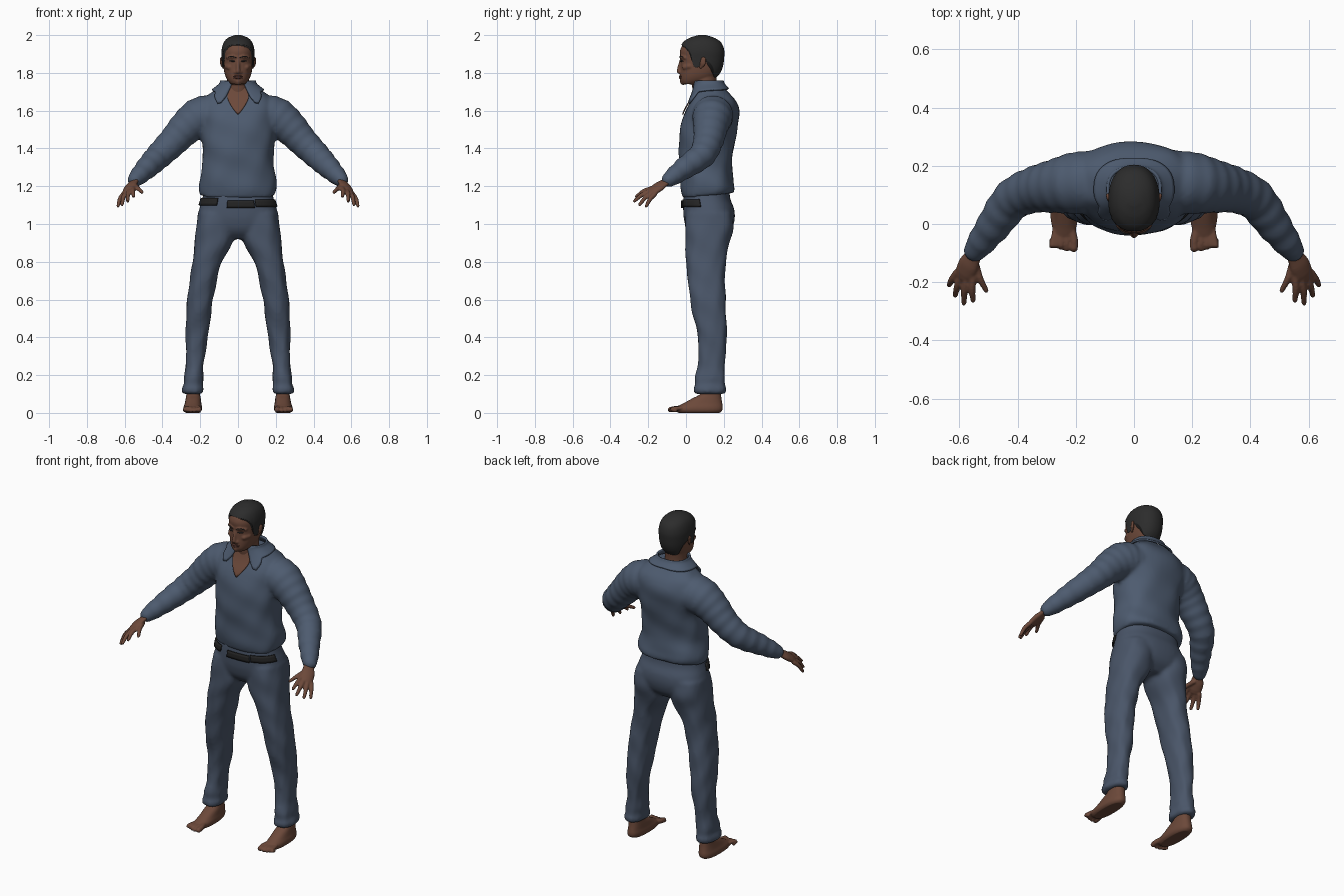
import bpy, bmesh, math
from mathutils import Vector

if "Cube" in bpy.data.objects:
    bpy.data.objects.remove(bpy.data.objects["Cube"])
TAU = math.tau


def material(name, rgb):
    m = bpy.data.materials.new(name)
    m.use_nodes = True
    m.diffuse_color = (*rgb, 1)
    m.node_tree.nodes["Principled BSDF"].inputs["Base Color"].default_value = (*rgb, 1)
    return m


SHIRT = material("blue grey shirt", (.075, .105, .16))
TROUSERS = material("blue grey trousers", (.068, .092, .14))
SKIN = material("brown skin", (.15, .066, .042))
LIPS = material("dark lips", (.09, .036, .028))
HAIR = material("black hair", (.025, .025, .025))
BELT = material("dark belt", (.018, .018, .018))


def sample(table, z):
    """Smoothly interpolate the rows of a table by their first column."""
    n = len(table)
    z = min(max(z, table[0][0]), table[-1][0])
    i = max(k for k in range(n - 1) if table[k][0] <= z)
    a, b = table[i], table[i + 1]
    h = b[0] - a[0]
    t = (z - a[0]) / h

    def slope(k, c):
        lo, hi = table[max(k - 1, 0)], table[min(k + 1, n - 1)]
        return (hi[c] - lo[c]) / (hi[0] - lo[0])

    return [a[c] * (1 + 2*t) * (1-t)**2 + b[c] * t*t * (3 - 2*t)
            + h * slope(i, c) * t * (1-t)**2 - h * slope(i + 1, c) * t*t * (1-t)
            for c in range(1, len(a))]


def bridge(bm, rings, closed, caps):
    for r, q in zip(rings, rings[1:]):
        n = len(r)
        for i in range(n if closed else n - 1):
            j = (i + 1) % n
            bm.faces.new((r[i], r[j], q[j], q[i]))
    if caps:
        bm.faces.new(rings[0][::-1])
        bm.faces.new(rings[-1])


def shell(bm, table, lo=None, hi=None, a0=0, a1=TAU, off=0, s=1, fold=0,
          rows=28, cols=44, caps=True, p=2.4):
    """Skin over rows of (z, centre x, half width, front y, back y); angle 0 is front."""
    closed = a1 - a0 > TAU - .001
    rings = []
    for r in range(rows + 1):
        ring = []
        for c in range(cols if closed else cols + 1):
            a = a0 + (a1 - a0) * c / cols
            z0 = lo(a) if lo else table[0][0]
            z1 = hi(a) if hi else table[-1][0]
            z = z0 + (z1 - z0) * r / rows
            cx, hw, yf, yb = sample(table, z)
            o = off + fold * (math.sin(3*a + 38*z) + .7 * math.sin(7*a - 21*z))
            sn, cs = math.sin(a), math.cos(a)
            x = cx + (hw + o) * math.copysign(abs(sn) ** (2/p), sn)
            y = (yf + yb) / 2 - ((yb - yf) / 2 + o) * math.copysign(abs(cs) ** (2/p), cs)
            ring.append(bm.verts.new((s * x, y, z)))
        rings.append(ring)
    bridge(bm, rings, closed, closed and caps)


def tube(bm, pts, s=1, flat=1, up=(0, 0, 1), fold=0, n=18):
    """Round-ended limb through points (x, y, z, radius)."""
    path = [(k, *q) for k, q in enumerate(pts)]
    steps = 6 * (len(pts) - 1)
    pos = [sample(path, k / 6) for k in range(steps + 1)]
    cen = [Vector(q[:3]) for q in pos]
    rad = [q[3] + fold * math.sin(k * 1.9) for k, q in enumerate(pos)]
    tan = [(cen[min(k+1, steps)] - cen[max(k-1, 0)]).normalized() for k in range(steps + 1)]
    secs = list(zip(cen, rad, tan))
    angs = [math.radians(d) for d in (35, 62, 82)]
    head = [(cen[0] - tan[0]*rad[0]*math.sin(a), rad[0]*math.cos(a), tan[0]) for a in angs[::-1]]
    tail = [(cen[-1] + tan[-1]*rad[-1]*math.sin(a), rad[-1]*math.cos(a), tan[-1]) for a in angs]
    rings = []
    for c, r, t in head + secs + tail:
        side = t.cross(Vector(up)).normalized()
        nor = side.cross(t)
        ring = []
        for i in range(n):
            a = TAU * i / n
            v = c + side * r * math.cos(a) + nor * r * flat * math.sin(a)
            ring.append(bm.verts.new((s * v.x, v.y, v.z)))
        rings.append(ring)
    bridge(bm, rings, True, True)


def finish(name, bm, mat, voxel=0, smooth=4, thick=0):
    bmesh.ops.recalc_face_normals(bm, faces=bm.faces)
    for f in bm.faces:
        f.smooth = True
    me = bpy.data.meshes.new(name)
    bm.to_mesh(me)
    bm.free()
    me.materials.append(mat)
    ob = bpy.data.objects.new(name, me)
    bpy.context.collection.objects.link(ob)
    if voxel:
        m = ob.modifiers.new("fuse", 'REMESH')
        m.mode, m.voxel_size, m.use_smooth_shade = 'VOXEL', voxel, True
        m = ob.modifiers.new("soften", 'SMOOTH')
        m.factor, m.iterations = .5, smooth
    if thick:
        m = ob.modifiers.new("thickness", 'SOLIDIFY')
        m.thickness, m.offset = thick, 0


def front_angle(a):
    a = a % TAU
    return min(a, TAU - a)


# Shirt: body and sleeves fused
torso = [(1.13, 0, .188, -.015, .235), (1.18, 0, .205, -.025, .258), (1.22, 0, .205, -.028, .253),
         (1.30, 0, .19, -.032, .242), (1.42, 0, .19, -.037, .257), (1.52, 0, .2, -.027, .275),
         (1.60, 0, .205, -.005, .28), (1.66, 0, .188, .028, .26), (1.70, 0, .135, .045, .225),
         (1.74, 0, .085, .055, .19), (1.765, 0, .075, .055, .18)]
arm = [(.13, .145, 1.575, .108), (.2, .14, 1.565, .107), (.27, .13, 1.515, .093),
       (.34, .118, 1.44, .08), (.415, .085, 1.365, .071), (.48, -.002, 1.3, .06),
       (.545, -.09, 1.235, .043)]
bm = bmesh.new()
shell(bm, torso, lo=lambda a: 1.15 - .015 * math.cos(a), hi=lambda a: 1.735, fold=.0025, rows=44)
for s in (1, -1):
    tube(bm, arm, s, fold=.003, n=28)
finish("shirt", bm, SHIRT, .011)

# Collar with drooping points, and the open neckline
droop = [(.28, 1.675), (.42, 1.635), (.6, 1.665), (.9, 1.7), (math.pi, 1.715)]
bm = bmesh.new()
shell(bm, torso, lo=lambda a: sample(droop, front_angle(a))[0], hi=lambda a: 1.758,
      a0=.28, a1=TAU - .28, off=.012, rows=8, cols=60)
finish("collar", bm, SHIRT, thick=.01)
bm = bmesh.new()
shell(bm, torso, lo=lambda a: 1.58 + .37 * abs(a), hi=lambda a: 1.73, a0=-.3, a1=.3,
      off=.005, rows=10, cols=16)
finish("open_neckline", bm, SKIN, thick=.006)

# Trousers: seat and legs fused
seat = [(.92, 0, .1, .05, .19), (.96, 0, .185, .01, .235), (1.02, 0, .212, -.01, .257),
        (1.08, 0, .205, -.015, .255), (1.13, 0, .19, -.015, .235), (1.18, 0, .18, -.01, .23)]
leg = [(.1, .24, .052, .045, .205), (.125, .24, .058, .037, .212), (.15, .237, .05, .048, .205),
       (.18, .235, .052, .046, .207), (.25, .23, .046, .062, .205), (.4, .218, .059, .063, .216),
       (.54, .207, .066, .032, .212), (.6, .202, .068, .022, .21), (.7, .183, .072, .01, .206),
       (.8, .163, .077, .0, .212), (.9, .13, .1, -.003, .23), (.98, .12, .102, -.006, .25),
       (1.06, .11, .1, .0, .245)]
bm = bmesh.new()
shell(bm, seat, rows=18)
for s in (1, -1):
    shell(bm, leg, s=s, fold=.0018, rows=60)
finish("trousers", bm, TROUSERS, .011, 3)

# Belt pieces showing under the shirt
for side, a0, a1, z in (("right", -1.45, -.5, 1.118), ("middle", -.22, .36, 1.105), ("left", .4, 1.35, 1.11)):
    bm = bmesh.new()
    shell(bm, seat, lo=lambda a: z - .019, hi=lambda a: z + .02, a0=a0, a1=a1, off=.007, rows=3, cols=14)
    finish("belt_" + side, bm, BELT, thick=.009)

# Head and neck
skull = [(1.74, 0, .036, -.02, .06), (1.76, 0, .055, -.03, .13), (1.79, 0, .069, -.031, .168),
         (1.83, 0, .077, -.029, .188), (1.88, 0, .081, -.029, .196), (1.92, 0, .081, -.031, .196),
         (1.96, 0, .068, -.008, .178), (1.982, 0, .045, .028, .142), (1.994, 0, .012, .07, .1)]
neck = [(1.6, 0, .07, .05, .17), (1.7, 0, .064, .036, .165), (1.74, 0, .06, .032, .16), (1.8, 0, .058, .04, .165)]
bm = bmesh.new()
shell(bm, skull, p=2.2)
shell(bm, neck, p=2)
tube(bm, [(0, -.026, 1.868, .008), (0, -.035, 1.835, .009), (0, -.038, 1.808, .012)])
tube(bm, [(0, -.018, 1.757, .016), (0, -.016, 1.75, .015)])
for s in (1, -1):
    tube(bm, [(.004, -.034, 1.803, .008), (.014, -.029, 1.803, .009)], s)
    tube(bm, [(.008, -.026, 1.882, .008), (.03, -.024, 1.885, .009), (.056, -.004, 1.88, .008)], s)
    tube(bm, [(.045, -.006, 1.83, .015), (.06, .02, 1.835, .014)], s)
finish("head", bm, SKIN, .005, 3)

for side, s in (("left", 1), ("right", -1)):
    for part, mat, pts in (
            ("eye", HAIR, [(.021, -.026, 1.862, .005), (.032, -.024, 1.863, .006), (.043, -.017, 1.862, .004)]),
            ("eyebrow", HAIR, [(.012, -.032, 1.881, .003), (.034, -.03, 1.888, .004), (.054, -.013, 1.882, .003)]),
            ("ear", SKIN, [(.079, .078, 1.832, .009), (.086, .088, 1.85, .015), (.088, .092, 1.87, .014)])):
        bm = bmesh.new()
        flat = .5 if part == "ear" else .7
        tube(bm, pts, s, flat=flat, up=(1, -.3, 0) if part == "ear" else (0, 0, 1))
        finish(part + "_" + side, bm, mat)
bm = bmesh.new()
for z, r in ((1.782, .0055), (1.774, .006)):
    tube(bm, [(-.024, -.024, z - .001, .003), (0, -.032, z, r), (.024, -.024, z - .001, .003)])
finish("lips", bm, LIPS)

# Short hair, following the hairline from forehead to nape
hairline = [(0, 1.947), (.7, 1.937), (1.08, 1.905), (1.22, 1.84), (1.5, 1.832), (1.75, 1.862),
            (2.1, 1.83), (2.4, 1.785), (math.pi, 1.772)]
bm = bmesh.new()
shell(bm, skull, lo=lambda a: sample(hairline, front_angle(a))[0], hi=lambda a: 1.994,
      off=.006, p=2.2, cols=80)
for v in bm.verts:
    v.co.z += .006 * max(0, (v.co.z - 1.9) / .1)
finish("hair", bm, HAIR)

# Hands with spread fingers
fingers = [((.552, -.178, 1.19), (.553, -.262, 1.147)), ((.573, -.182, 1.18), (.584, -.272, 1.122)),
           ((.592, -.178, 1.168), (.614, -.245, 1.103)), ((.607, -.165, 1.158), (.635, -.21, 1.095)),
           ((.545, -.135, 1.2), (.508, -.228, 1.168))]
palm_up = (.55, -.35, .8)
for side, s in (("left", 1), ("right", -1)):
    bm = bmesh.new()
    tube(bm, [(.54, -.08, 1.24, .03), (.555, -.115, 1.218, .031), (.568, -.14, 1.2, .038),
              (.58, -.168, 1.18, .037)], s, flat=.5, up=palm_up)
    for base, tip in fingers:
        a, b = Vector(base), Vector(tip)
        mid = (a + b) / 2 + Vector(palm_up) * .007
        tube(bm, [(*a, .013), (*mid, .012), (*b, .009)], s, n=12)
    finish("hand_" + side, bm, SKIN, .005, 2)

# Bare feet
foot = [(0, .24, .038, -.04, .178), (.012, .24, .047, -.057, .192), (.03, .239, .049, -.052, .195),
        (.05, .238, .044, -.015, .192), (.075, .237, .04, .03, .188), (.1, .237, .036, .075, .185),
        (.15, .237, .035, .085, .175)]
for side, s in (("left", 1), ("right", -1)):
    bm = bmesh.new()
    shell(bm, foot, s=s)
    for x, y, r in ((.207, -.082, .015), (.231, -.083, .0115), (.25, -.079, .011),
                    (.267, -.07, .0105), (.281, -.056, .01)):
        tube(bm, [(.24 + (x - .24) * .75, -.02, .026, r), (x, -.055 - (x - .207) * .3, .022, r),
                  (x, y, r + .002, r)], s, n=12)
    finish("foot_" + side, bm, SKIN, .005, 2)
